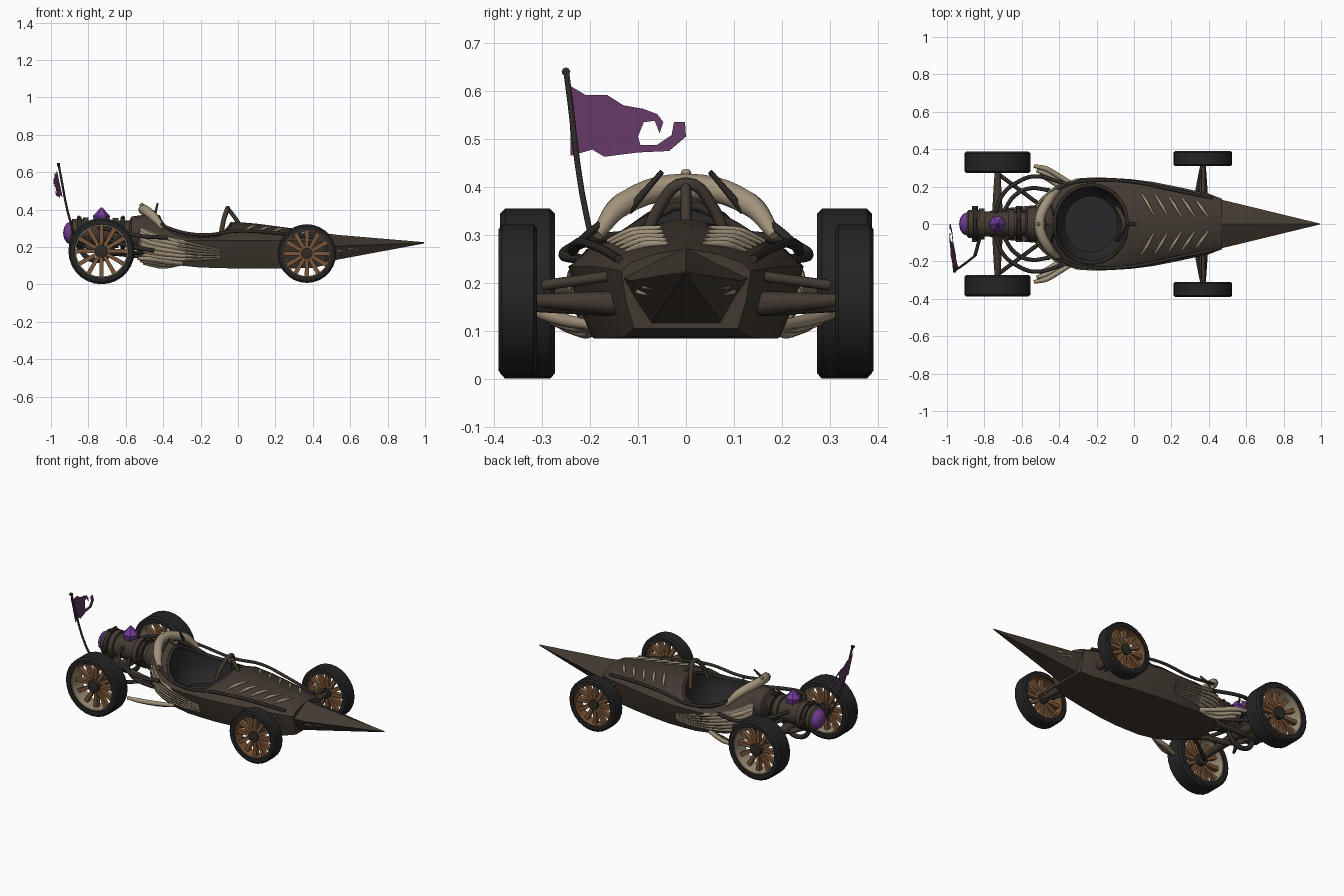
import bpy, bmesh, math
from mathutils import Vector

if "Cube" in bpy.data.objects:
    bpy.data.objects.remove(bpy.data.objects["Cube"])

def mat(name, r, g, b):
    m = bpy.data.materials.new(name)
    m.diffuse_color = (r, g, b, 1)
    m.use_nodes = True
    m.node_tree.nodes["Principled BSDF"].inputs["Base Color"].default_value = m.diffuse_color
    return m

HULL = mat("dark brown hull", .055, .042, .031)
BONE = mat("bone", .36, .29, .20)
TIRE = mat("tire black", .018, .018, .019)
WOOD = mat("wood brown", .20, .095, .042)
METAL = mat("dark metal", .028, .024, .02)
SEAT = mat("cockpit black", .022, .022, .024)
GEM = mat("purple crystal", .17, .045, .31)
CLOTH = mat("flag purple", .125, .04, .125)

def finish(name, bm, mats, angle=35):
    bmesh.ops.recalc_face_normals(bm, faces=bm.faces[:])
    me = bpy.data.meshes.new(name)
    bm.to_mesh(me)
    bm.free()
    ob = bpy.data.objects.new(name, me)
    bpy.context.collection.objects.link(ob)
    for m in mats:
        me.materials.append(m)
    smooth(ob, angle)
    return ob

def activate(ob):
    bpy.ops.object.select_all(action='DESELECT')
    ob.select_set(True)
    bpy.context.view_layer.objects.active = ob

def smooth(ob, angle):
    activate(ob)
    bpy.ops.object.shade_smooth_by_angle(angle=math.radians(angle))

def loft(bm, rings, closed=True, caps=True):
    vr = [[bm.verts.new(p) for p in r] for r in rings]
    n = len(vr[0])
    for a, b in zip(vr, vr[1:]):
        for i in range(n if closed else n - 1):
            bm.faces.new((a[i], a[(i + 1) % n], b[(i + 1) % n], b[i]))
    if caps:
        bm.faces.new(vr[0])
        bm.faces.new(vr[-1])

def lathe(name, profile, centre, axis, m, seg=24, loop=False, angle=35):
    """Spin (along, radius) pairs round the x or y axis."""
    bm = bmesh.new()
    rings = []
    for a, r in profile + (profile[:1] if loop else []):
        ring = []
        for i in range(seg):
            t = 2 * math.pi * i / seg
            c, s = r * math.cos(t), r * math.sin(t)
            ring.append(Vector(centre) + Vector((a, c, s) if axis == 'x' else (c, a, s)))
        rings.append(ring)
    loft(bm, rings, caps=not loop)
    bmesh.ops.remove_doubles(bm, verts=bm.verts[:], dist=1e-5)
    return finish(name, bm, [m], angle)

def tube(name, pts, r, m, taper=None, res=5):
    cu = bpy.data.curves.new(name, 'CURVE')
    cu.dimensions = '3D'
    cu.bevel_depth, cu.bevel_resolution, cu.resolution_u = r, 2, res
    cu.use_fill_caps = True
    sp = cu.splines.new('BEZIER')
    sp.bezier_points.add(len(pts) - 1)
    for i, (bp, p) in enumerate(zip(sp.bezier_points, pts)):
        bp.co = p
        bp.handle_left_type = bp.handle_right_type = 'AUTO'
        if taper:
            bp.radius = taper[i]
    cu.materials.append(m)
    ob = bpy.data.objects.new(name, cu)
    bpy.context.collection.objects.link(ob)
    activate(ob)
    bpy.ops.object.convert(target='MESH')
    smooth(bpy.context.object, 50)

def pair(name, pts, r, m, taper=None):
    for side, s in (("left", 1), ("right", -1)):
        tube(f"{name}_{side}", [(x, y * s, z) for x, y, z in pts], r, m, taper)

# Hull stations: x, bottom z, half width, widest z, top z
ST = [(-.54, .15, .08, .25, .36), (-.47, .13, .16, .24, .385), (-.40, .115, .205, .24, .35),
      (-.30, .10, .235, .235, .30), (-.20, .09, .245, .235, .275), (-.10, .088, .245, .235, .28),
      (-.02, .085, .24, .235, .335), (.10, .085, .225, .235, .325), (.25, .085, .195, .235, .305),
      (.40, .088, .162, .23, .287), (.47, .105, .135, .225, .272)]

def section(x):
    """Half section of the hull at x, from keel to ridge, as (y, z)."""
    for a, b in zip(ST, ST[1:]):
        if x <= b[0]:
            break
    f = (x - a[0]) / (b[0] - a[0])
    zb, w, zm, zt = [a[k] + (b[k] - a[k]) * f for k in range(1, 5)]
    h = zt - zm
    return [(0, zb), (.8 * w, zb), (.93 * w, zb + .5 * (zm - zb)), (w, zm),
            (.86 * w, zm + .36 * h), (.5 * w, zm + .74 * h), (0, zt)]

def on_hull(x, t, off=0.0):
    """Point on the hull's +y side, t = index along the half section."""
    s = section(x)
    i = min(int(t), len(s) - 2)
    (y0, z0), (y1, z1) = s[i], s[i + 1]
    f = t - i
    n = Vector((0, z1 - z0, -(y1 - y0))).normalized() * off
    return Vector((x, y0 + (y1 - y0) * f, z0 + (z1 - z0) * f)) + n

bm = bmesh.new()
rings = []
for st in ST:
    s = section(st[0])
    rings.append([(st[0], y, z) for y, z in s] + [(st[0], -y, z) for y, z in s[-2:0:-1]])
loft(bm, rings)
hull = finish("hull", bm, [HULL, SEAT])

# Cockpit hollow, cut with an elliptical bowl whose faces carry the black colour
bm = bmesh.new()
loft(bm, [[(-.23 + .19 * k * math.cos(i * math.pi / 16), .2 * k * math.sin(i * math.pi / 16), z)
           for i in range(32)] for k, z in ((.75, .125), (.93, .17), (1, .25), (1.0, .6))])
for f in bm.faces:
    f.material_index = 1
cutter = finish("cockpit_cutter", bm, [HULL, SEAT])
cutter.hide_render = True
mod = hull.modifiers.new("cockpit", 'BOOLEAN')
mod.operation, mod.solver, mod.object = 'DIFFERENCE', 'EXACT', cutter
activate(hull)
bpy.ops.object.modifier_apply(modifier=mod.name)
bpy.data.objects.remove(cutter)
smooth(hull, 35)

# Pointed nose
bm = bmesh.new()
rings = []
for x, w, zt, zs, zb in ((.40, .145, .283, .215, .10), (.53, .115, .265, .205, .132), (.995, .002, .226, .222, .219)):
    rings.append([(x, 0, zt), (x, w, zs), (x, .55 * w, zb), (x, -.55 * w, zb), (x, -w, zs)])
loft(bm, rings)
finish("nose", bm, [HULL], 20)

# Bone planks wrapped on the hull flanks
for side, s in (("left", 1), ("right", -1)):
    for k in range(6):
        bm = bmesh.new()
        rows = []
        for i in range(13):
            x = -.525 + .43 * i / 12
            u = i / 12
            lo, hi = 1.08 + .6 * u, 4.4 - 2.0 * u ** .6
            row = []
            for j in range(4):
                t = lo + (hi - lo) * (k + .03 + .9 * j / 3) / 6
                p = on_hull(x, t, .007 + .005 * math.sin(math.pi * j / 3))
                row.append((p.x, p.y * s, p.z))
            rows.append(row)
        loft(bm, rows, closed=False, caps=False)
        finish(f"bone_plank_{side}_{k}", bm, [BONE])

# Rib bones on the hood and slivers under the nose
for k in range(5):
    x = .04 + .073 * k
    pair(f"hood_rib_{k}", [on_hull(x, 4.45, .002), on_hull(x + .03, 5, .004), on_hull(x + .065, 5.55, .002)],
         .009, BONE, [.5, 1, .5])
for k in range(3):
    x = .53 + .06 * k
    y = .115 * (.995 - x) / .465
    pair(f"nose_tooth_{k}", [(x, y * .86, .182 + .01 * k), (x + .05, y * .72, .176 + .013 * k)], .006, BONE, [1, .3])

# Head arch behind the cockpit with two uprights
tube("head_arch", [(-.40, -.185, .30), (-.455, -.13, .365), (-.505, 0, .40), (-.455, .13, .365), (-.40, .185, .30)],
     .026, BONE, [.5, 1, 1.1, 1, .5])
pair("head_spike", [(-.45, .12, .35), (-.43, .05, .432)], .009, METAL, [1, .6])
tube("head_horn", [(-.49, 0, .39), (-.52, 0, .432)], .02, BONE, [1, .5])

# Pointed hoop on the cowl with a centre strut
tube("cowl_hoop", [(-.09, -.085, .275), (-.075, -.06, .35), (-.055, 0, .408), (-.075, .06, .35), (-.09, .085, .275)],
     .013, HULL)
tube("cowl_strut", [(-.055, 0, .405), (-.03, 0, .375), (.005, 0, .325)], .011, HULL)

# Cockpit rim and side rails
rim = []
for i in range(17):
    a = i * math.pi / 8
    x, y = -.23 + .195 * math.cos(a), .207 * math.sin(a)
    sec = section(x)
    z = next(z0 + (z1 - z0) * (abs(y) - y0) / (y1 - y0) for (y0, z0), (y1, z1)
             in zip(sec[3:], sec[4:]) if y1 <= abs(y) + 1e-6)
    rim.append((x, y, z))
tube("cockpit_rim", rim, .01, METAL, res=3)
pair("side_rail", [(-.48, .11, .37), (-.38, .2, .305), (-.2, .235, .265), (0, .225, .285), (.2, .185, .275), (.42, .14, .25)],
     .009, METAL)

# Bone exhaust horns low on the flanks
for k, (dy, dz) in enumerate(((.31, .135), (.285, .122), (.262, .11))):
    pair(f"exhaust_horn_{k}", [(-.30, .195, .112), (-.40, dy - .055, dz - .012), (-.47, dy - .015, dz), (-.535 + .015 * k, dy, dz + .005)],
         .014, BONE, [.8, 1, 1, .7])

# Engine drum with flanges
lathe("engine", [(-.90, .055), (-.885, .075), (-.83, .075), (-.83, .083), (-.80, .083), (-.80, .068), (-.67, .068),
                 (-.67, .08), (-.64, .08), (-.64, .066), (-.58, .066), (-.57, .088), (-.52, .095), (-.47, .095)],
      (0, 0, .275), 'x', HULL)
lathe("tail_crystal", [(-.935, .001), (-.93, .03), (-.915, .053), (-.89, .063), (-.88, .05)], (0, 0, .275), 'x', GEM, 12)
for k, x in enumerate((-.85, -.615)):
    lathe(f"engine_band_{k}", [(x - .012, .086), (x + .012, .086)], (0, 0, .275), 'x', METAL, 16)
    pair(f"band_bolt_{k}", [(x, .06, .275), (x, .097, .275)], .016, METAL)
    tube(f"band_top_{k}", [(x, -.03, .358), (x, .03, .358)], .01, METAL)
bm = bmesh.new()
ring = [(.046 * math.cos(i * math.pi / 3), .046 * math.sin(i * math.pi / 3)) for i in range(6)]
loft(bm, [[(-.73 + x * k, y * k, z) for x, y in ring] for k, z in ((.8, .325), (1, .365), (.08, .412))])
finish("top_crystal", bm, [GEM], 10)

# Engine hoses and the frame underneath
pair("engine_hose", [(-.74, .06, .30), (-.70, .16, .295), (-.62, .225, .28), (-.53, .255, .26), (-.38, .22, .25)], .011, METAL)
pair("lower_hose", [(-.70, .06, .24), (-.64, .15, .22), (-.56, .19, .20), (-.45, .18, .18)], .011, METAL)
pair("rear_frame", [(-.47, .09, .15), (-.62, .075, .165), (-.74, .06, .18), (-.83, .03, .215)], .016, HULL)
tube("rear_hook", [(-.66, 0, .22), (-.70, 0, .15), (-.77, 0, .13), (-.83, 0, .17), (-.84, 0, .22)], .014, METAL)

# Axles and suspension arms
pair("rear_axle", [(-.73, 0, .20), (-.73, .1, .195), (-.73, .34, .178)], .026, HULL, [1.1, 1, .45])
pair("rear_arm", [(-.50, .1, .17), (-.73, .27, .165)], .011, METAL)
pair("front_axle", [(.37, .05, .155), (.37, .14, .158), (.37, .35, .165)], .026, HULL, [1.1, 1, .45])
pair("front_upper_arm", [(.37, .12, .22), (.37, .30, .195)], .011, HULL)
pair("front_rear_arm", [(.33, .14, .14), (.365, .32, .15)], .010, METAL)

# Spoked wheels
def wheel(name, x, y, R, hw, rim_mat):
    c = (x, y, R + (.008 if x > 0 else .001))
    lathe(name + "_tire", [(-hw, .8 * R), (-hw, .94 * R), (-.82 * hw, R), (.82 * hw, R), (hw, .94 * R), (hw, .8 * R)],
          c, 'y', TIRE, 28, loop=True)
    lathe(name + "_rim", [(-.85 * hw, .82 * R), (-.85 * hw, .77 * R), (.85 * hw, .77 * R), (.85 * hw, .82 * R)],
          c, 'y', rim_mat, 28, loop=True)
    lathe(name + "_hub", [(-.75 * hw, .1 * R), (-.7 * hw, .2 * R), (.7 * hw, .2 * R), (.75 * hw, .1 * R)], c, 'y', METAL, 12)
    bm = bmesh.new()
    for i in range(12):
        t = math.pi * i / 6
        d, e = Vector((math.cos(t), 0, math.sin(t))), Vector((-math.sin(t), 0, math.cos(t)))
        loft(bm, [[Vector(c) + d * r + e * a * w + Vector((0, b * .014, 0))
                   for a, b in ((-1, -1), (1, -1), (1, 1), (-1, 1))] for r, w in ((.15 * R, .009), (.79 * R, .012))])
    finish(name + "_spokes", bm, [WOOD])

for side, s in (("left", 1), ("right", -1)):
    wheel("rear_wheel_" + side, -.73, .33 * s, .177, .057, BONE)
    wheel("front_wheel_" + side, .368, .35 * s, .157, .04, WOOD)

# Flag pole and torn flag
tube("flag_pole", [(-.845, -.165, .20), (-.892, -.203, .32), (-.96, -.25, .645)], .006, METAL)
tube("pole_bracket", [(-.82, -.06, .25), (-.85, -.168, .21)], .009, METAL)
lathe("pole_knob", [(-.008, .004), (-.008, .009), (.008, .009), (.008, .004)], (-.96, -.25, .64), 'x', METAL, 8)
FLAG = [(-.243, .612), (-.21, .592), (-.165, .592), (-.13, .57), (-.09, .563), (-.06, .552), (-.047, .535), (-.055, .512),
        (-.065, .538), (-.088, .535), (-.1, .505), (-.095, .488), (-.06, .488), (-.03, .508), (-.025, .535), (-.002, .535),
        (0, .505), (-.035, .475), (-.1, .472), (-.17, .463), (-.195, .478), (-.24, .465)]
bm = bmesh.new()
bm.faces.new([bm.verts.new((-.953 + .025 * (.54 - z) / .07 * .6 - .035 * math.sin((y + .243) * 6.2), y, z)) for y, z in FLAG])
bmesh.ops.triangulate(bm, faces=bm.faces[:])
finish("flag", bm, [CLOTH], 60)
